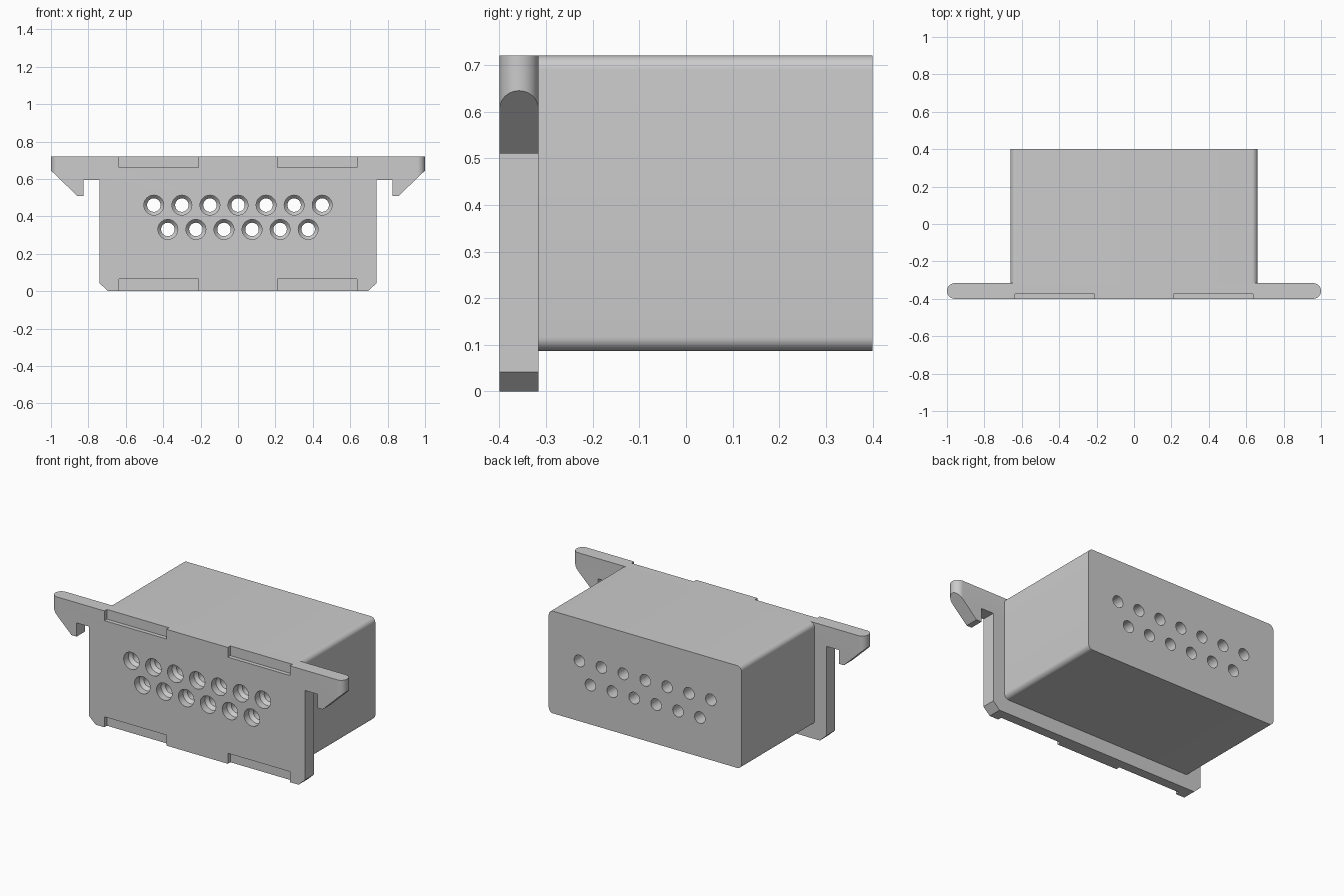
import bpy, bmesh, math
from mathutils import Vector

cube = bpy.data.objects.get("Cube")
if cube:
    bpy.data.objects.remove(cube, do_unlink=True)

grey = bpy.data.materials.new("light_grey_plastic")
grey.use_nodes = True
grey.diffuse_color = (0.6, 0.6, 0.6, 1)
grey.node_tree.nodes["Principled BSDF"].inputs["Base Color"].default_value = (0.6, 0.6, 0.6, 1)

FRONT, SEAM, BACK, TOP = -0.4, -0.316, 0.4, 0.72


def finish(bm, name):
    bmesh.ops.recalc_face_normals(bm, faces=bm.faces)
    mesh = bpy.data.meshes.new(name)
    bm.to_mesh(mesh)
    bm.free()
    mesh.materials.append(grey)
    ob = bpy.data.objects.new(name, mesh)
    bpy.context.collection.objects.link(ob)
    return ob


def prism(name, points, direction):
    """Extrude a closed outline of 3D points along a direction."""
    bm = bmesh.new()
    face = bm.faces.new([bm.verts.new(p) for p in points])
    new = bmesh.ops.extrude_face_region(bm, geom=[face], use_keep_orig=True)
    verts = [g for g in new["geom"] if isinstance(g, bmesh.types.BMVert)]
    bmesh.ops.translate(bm, verts=verts, vec=Vector(direction))
    return finish(bm, name)


def add_box(bm, lo, hi):
    new = bmesh.ops.create_cube(bm, size=1)["verts"]
    for v in new:
        v.co = [(a + b) / 2 + c * (b - a) for a, b, c in zip(lo, hi, v.co)]


def add_lathe(bm, x, z, profile, sides=32):
    """Closed turned volume along y from (y, radius) pairs."""
    rings = []
    for y, r in profile:
        angles = [2 * math.pi * i / sides for i in range(sides)]
        rings.append([bm.verts.new((x + r * math.cos(a), y, z + r * math.sin(a))) for a in angles])
    for a, b in zip(rings, rings[1:]):
        for i in range(sides):
            j = (i + 1) % sides
            bm.faces.new((a[i], a[j], b[j], b[i]))
    bm.faces.new(rings[0])
    bm.faces.new(rings[-1])


def cut(ob, cutter, operation="DIFFERENCE"):
    mod = ob.modifiers.new("cut", "BOOLEAN")
    mod.operation, mod.solver, mod.object = operation, "EXACT", cutter
    apply(ob, mod)


def apply(ob, mod):
    bpy.ops.object.select_all(action="DESELECT")
    bpy.context.view_layer.objects.active = ob
    ob.select_set(True)
    bpy.ops.object.modifier_apply(modifier=mod.name)


# Front plate with hooked ears, outlined as one mirrored profile
half = [(0.695, 0), (0.74, 0.042), (0.74, 0.595), (0.825, 0.595), (0.825, 0.51),
        (0.86, 0.51), (1.05, 0.693), (1.05, TOP)]
outline = half + [(-x, z) for x, z in reversed(half)]
plate = prism("front_plate", [(x, -0.5, z) for x, z in outline], (0, 0.3, 0))

# Rounded plan shape that gives the ears their half-round ends
r = (SEAM - FRONT) / 2
mid = (SEAM + FRONT) / 2
arc = [-math.pi / 2 + math.pi * i / 20 for i in range(21)]
plan = [(1 - r + r * math.cos(a), mid + r * math.sin(a)) for a in arc]
plan += [(-x, y) for x, y in reversed(plan)]
plan_cutter = prism("plan_cutter", [(x, y, -0.2) for x, y in plan], (0, 0, 1.2))
cut(plate, plan_cutter, "INTERSECT")

# Shallow latch recesses along the top and bottom of the plate
bm = bmesh.new()
for x0, x1 in ((-0.635, -0.21), (0.21, 0.635)):
    for z0, z1 in ((-0.1, 0.065), (0.66, 0.85)):
        add_box(bm, (x0, -0.5, z0), (x1, FRONT + 0.025, z1))
recess_cutter = finish(bm, "recess_cutter")
cut(plate, recess_cutter)

# Housing block with rounded long edges
bm = bmesh.new()
add_box(bm, (-0.66, SEAM, 0.087), (0.66, BACK, TOP))
long_edges = [e for e in bm.edges if abs(e.verts[0].co.y - e.verts[1].co.y) > 0.1]
bmesh.ops.bevel(bm, geom=long_edges, offset=0.03, segments=8, profile=0.5, affect="EDGES")
body = finish(bm, "housing_body")

# Two staggered rows of stepped pin holes
bm = bmesh.new()
for count, z in ((7, 0.46), (6, 0.33)):
    for i in range(count):
        add_lathe(bm, (i - (count - 1) / 2) * 0.15, z,
                  [(-0.6, 0.053), (-0.355, 0.053), (-0.335, 0.036), (0.6, 0.036)])
hole_cutter = finish(bm, "hole_cutter")
for ob in (plate, body):
    cut(ob, hole_cutter)

for helper in (plan_cutter, recess_cutter, hole_cutter):
    bpy.data.objects.remove(helper, do_unlink=True)

# Smooth the round surfaces and keep the hard edges
bpy.ops.object.select_all(action="DESELECT")
for ob in (plate, body):
    ob.select_set(True)
bpy.context.view_layer.objects.active = plate
bpy.ops.object.shade_smooth_by_angle(angle=math.radians(30))
